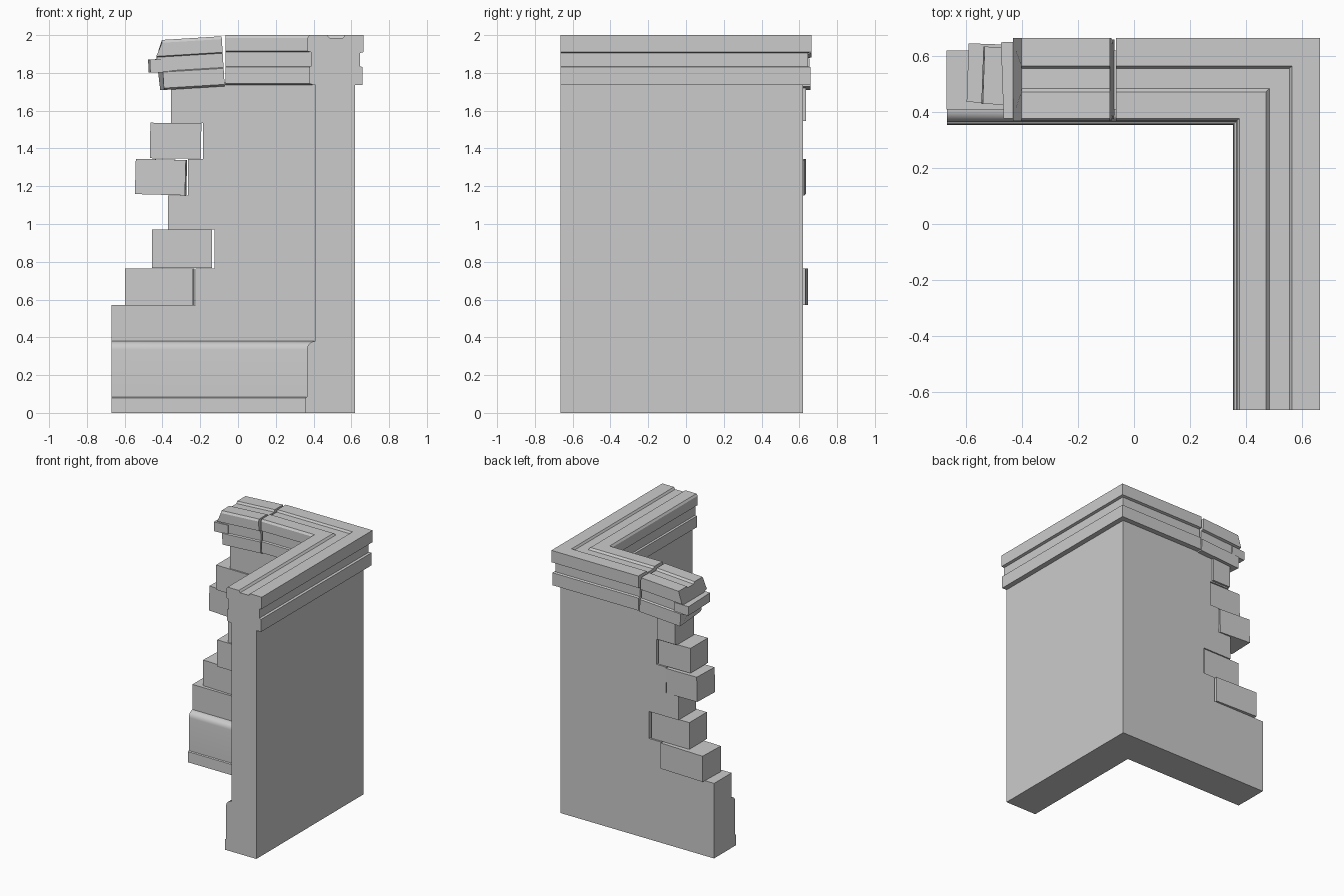
import bpy, bmesh
from math import radians, sin, cos, pi
from mathutils import Matrix, Vector

cube = bpy.data.objects.get("Cube")
if cube:
    bpy.data.objects.remove(cube, do_unlink=True)

stone = bpy.data.materials.new("grey_stone")
stone.use_nodes = True
GREY = (0.6, 0.6, 0.6, 1)
stone.diffuse_color = GREY
stone.node_tree.nodes["Principled BSDF"].inputs["Base Color"].default_value = GREY

END = -0.665          # front end of the side wall
INNER, OUTER = 0.41, 0.62


def finish(name, bm, smooth=False):
    bmesh.ops.recalc_face_normals(bm, faces=bm.faces)
    mesh = bpy.data.meshes.new(name)
    bm.to_mesh(mesh)
    bm.free()
    mesh.materials.append(stone)
    obj = bpy.data.objects.new(name, mesh)
    bpy.context.collection.objects.link(obj)
    if smooth:
        bpy.ops.object.select_all(action='DESELECT')
        obj.select_set(True)
        bpy.context.view_layer.objects.active = obj
        bpy.ops.object.shade_smooth_by_angle(angle=radians(35))
    return obj


def loft(name, rings, smooth=False):
    """Skin a list of matching closed rings and cap both ends."""
    bm = bmesh.new()
    rows = [[bm.verts.new(p) for p in ring] for ring in rings]
    n = len(rows[0])
    for a, b in zip(rows, rows[1:]):
        for i in range(n):
            j = (i + 1) % n
            bm.faces.new((a[i], a[j], b[j], b[i]))
    bm.faces.new(rows[0])
    bm.faces.new(rows[-1])
    return finish(name, bm, smooth)


def corner_run(name, profile, left, smooth=False):
    """Run a (depth, height) profile round the mitred corner."""
    return loft(name, [[(left, d, z) for d, z in profile],
                       [(d, d, z) for d, z in profile],
                       [(d, END, z) for d, z in profile]], smooth)


def block(name, x, y, z, tilt=0, turn=0):
    bm = bmesh.new()
    bmesh.ops.create_cube(bm, size=1)
    size = Vector((x[1] - x[0], y[1] - y[0], z[1] - z[0]))
    mid = Vector((x[0] + x[1], y[0] + y[1], z[0] + z[1])) / 2
    bmesh.ops.transform(bm, verts=bm.verts, matrix=Matrix.Translation(mid)
                        @ Matrix.Rotation(radians(turn), 4, 'Z')
                        @ Matrix.Rotation(radians(tilt), 4, 'Y')
                        @ Matrix.Diagonal(size).to_4x4())
    return finish(name, bm)


# Corner wall with a broken, stepped left edge: (left x, top of course)
courses = [(-0.67, 0.57), (-0.225, 0.765), (-0.125, 0.97), (-0.37, 1.15),
           (-0.265, 1.345), (-0.185, 1.535), (-0.355, 1.75)]
edge, low = [], 0
for x, top in courses:
    edge += [(x, low), (x, top)]
    low = top
bm = bmesh.new()
sides = []
for d in (INNER, OUTER):
    step = [bm.verts.new((x, d, z)) for x, z in edge]
    corner = [bm.verts.new((d, d, z)) for z in (low, 0)]
    end = [bm.verts.new((d, END, z)) for z in (low, 0)]
    bm.faces.new(step + corner)
    bm.faces.new((corner[0], end[0], end[1], corner[1]))
    sides.append((corner[1:] + step + corner[:1], corner, end))
(path_a, cor_a, end_a), (path_b, cor_b, end_b) = sides
for i in range(len(path_a) - 1):
    bm.faces.new((path_a[i], path_a[i + 1], path_b[i + 1], path_b[i]))
for i in (0, 1):
    bm.faces.new((cor_a[i], end_a[i], end_b[i], cor_b[i]))
bm.faces.new((end_a[0], end_a[1], end_b[1], end_b[0]))
finish("corner_wall", bm)

# Loose bricks along the broken edge
block("brick_lowest", (-0.595, -0.235), (0.43, 0.64), (0.57, 0.765), 0, -2)
block("brick_low", (-0.455, -0.138), (0.40, 0.61), (0.767, 0.97))
block("brick_high", (-0.54, -0.275), (0.425, 0.63), (1.155, 1.342), 1.5, -2)
block("brick_highest", (-0.465, -0.195), (0.40, 0.61), (1.347, 1.535), 0.5)
block("brick_under_cornice", (-0.354, -0.2), (0.43, 0.635), (1.545, 1.73))

# Skirting with a plinth step and rounded top on the inner faces
curve = [(0.41 - 0.045 * cos(a), 0.335 + 0.045 * sin(a))
         for a in (i * pi / 12 for i in range(7))]
skirting = [(INNER + 0.01, 0), (0.355, 0), (0.357, 0.08), (0.365, 0.085)]
corner_run("skirting", skirting + curve + [(INNER + 0.01, 0.38)], -0.669, True)

# Cornice: two bands, a recessed middle, and a shallow groove on top
cornice = [(0.40, 1.735), (0.375, 1.745), (0.375, 1.83), (0.387, 1.835),
           (0.387, 1.91), (0.368, 1.915), (0.368, 1.985), (0.378, 2.0),
           (0.472, 2.0), (0.484, 1.985), (0.556, 1.985), (0.566, 2.0),
           (0.665, 2.0), (0.665, 1.91), (0.645, 1.905), (0.645, 1.835),
           (0.66, 1.83), (0.66, 1.735)]
corner_run("cornice", cornice, -0.065)

# Broken-off cornice length, sagging to the left with a chipped end
def chipped(d, z):
    if z > 1.95:
        return -0.395
    if z > 1.9:
        return -0.43
    return -0.40 - 0.02 * (d > 0.5)

pivot = Vector((-0.078, 0.52, 1.86))
sag = (Matrix.Translation(pivot) @ Matrix.Rotation(radians(-3.5), 4, 'Y')
       @ Matrix.Translation(-pivot))
drop = Vector((0, 0, -0.006))
loft("broken_cornice", [
    [sag @ Vector((chipped(d, z), d, z)) + drop for d, z in cornice],
    [sag @ Vector((-0.078, d, z)) + drop for d, z in cornice]])
block("broken_cornice_brick", (-0.47, -0.355), (0.379, 0.652), (1.803, 1.873),
      -2, 2)
